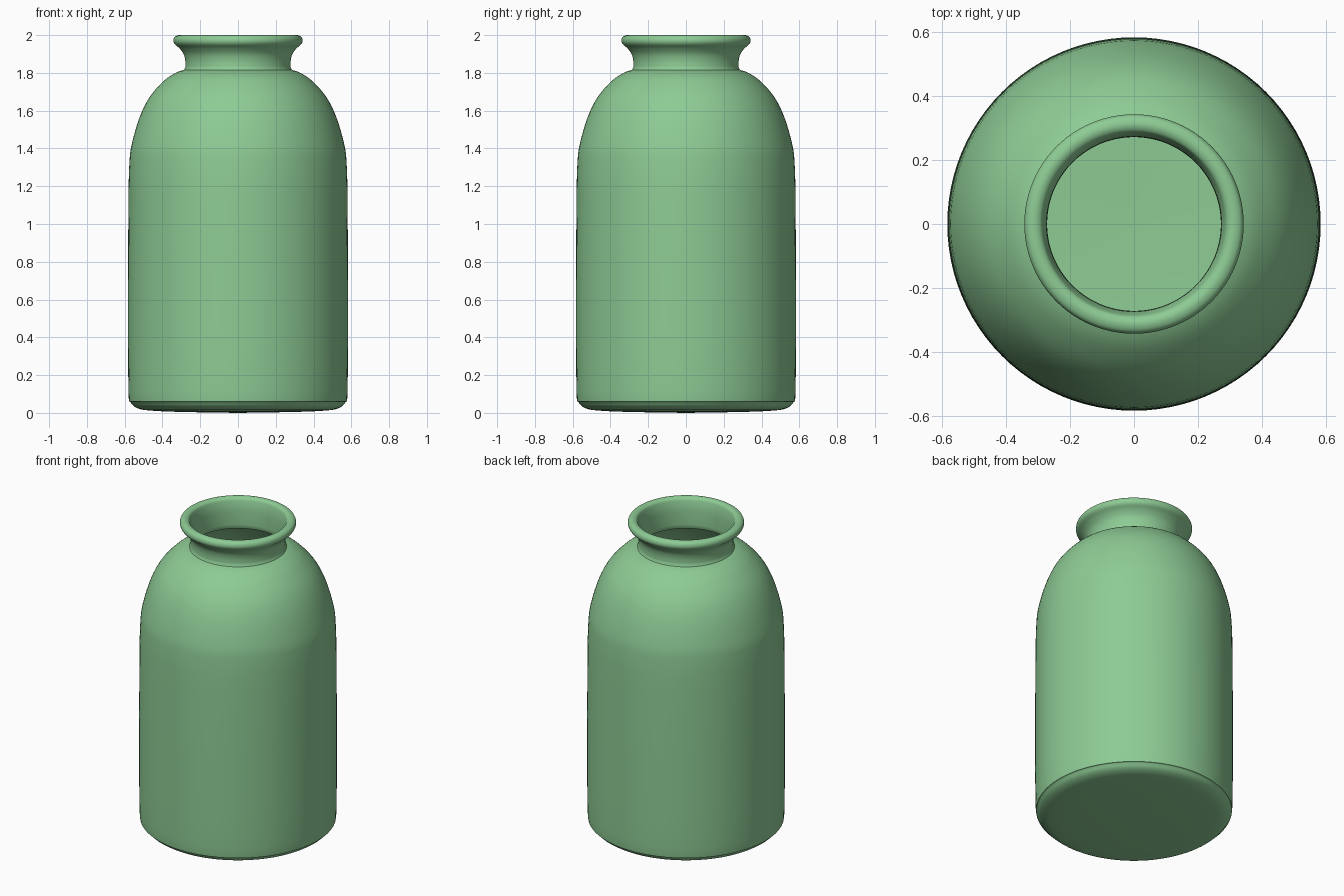
import bpy, bmesh, math
from mathutils import Vector

if "Cube" in bpy.data.objects:
    bpy.data.objects.remove(bpy.data.objects["Cube"])


def smooth_path(points, steps=4):
    """Catmull-Rom curve through (radius, height) points."""
    p = [Vector(q) for q in points]
    p = [2 * p[0] - p[1]] + p + [2 * p[-1] - p[-2]]
    out = []
    for a, b, c, d in zip(p, p[1:], p[2:], p[3:]):
        for i in range(steps):
            t = i / steps
            out.append(0.5 * (2 * b + (c - a) * t + (2 * a - 5 * b + 4 * c - d) * t ** 2
                              + (3 * b - a - 3 * c + d) * t ** 3))
    return out + [p[-2]]


def lathe(name, profile, segments=96):
    """Spin a profile that starts and ends on the axis into a closed body."""
    bm = bmesh.new()
    rings = []
    for r, z in profile[1:-1]:
        rings.append([bm.verts.new((r * math.cos(2 * math.pi * i / segments),
                                    r * math.sin(2 * math.pi * i / segments), z))
                      for i in range(segments)])
    for lo, hi in zip(rings, rings[1:]):
        for i in range(segments):
            j = (i + 1) % segments
            bm.faces.new((lo[i], lo[j], hi[j], hi[i]))
    for ring, (r, z) in ((rings[0], profile[0]), (rings[-1], profile[-1])):
        centre = bm.verts.new((0, 0, z))
        for i in range(segments):
            bm.faces.new((centre, ring[i], ring[(i + 1) % segments]))
    bmesh.ops.recalc_face_normals(bm, faces=bm.faces)
    mesh = bpy.data.meshes.new(name)
    bm.to_mesh(mesh)
    bm.free()
    obj = bpy.data.objects.new(name, mesh)
    bpy.context.collection.objects.link(obj)
    return obj


# Outer wall: base, rounded heel, straight body, domed shoulder
body = smooth_path([(0, 0), (0.3, 0.005), (0.46, 0.012), (0.53, 0.024), (0.568, 0.055),
                    (0.58, 0.12), (0.582, 0.6), (0.58, 1.13), (0.575, 1.32), (0.563, 1.42),
                    (0.521, 1.565), (0.466, 1.675), (0.39, 1.76), (0.33, 1.8), (0.286, 1.816)])
# Neck and rolled lip
lip = smooth_path([(0.279, 1.83), (0.279, 1.865), (0.288, 1.9), (0.31, 1.93), (0.335, 1.952),
                   (0.342, 1.972), (0.334, 1.992), (0.312, 2.0), (0.292, 1.993),
                   (0.283, 1.975), (0.274, 1.93), (0.271, 1.87), (0.271, 1.82)])
# Inner wall down to the inside floor
inside = smooth_path([(0.278, 1.803), (0.325, 1.785), (0.382, 1.745), (0.455, 1.665),
                      (0.508, 1.56), (0.55, 1.42), (0.562, 1.32), (0.567, 1.13), (0.569, 0.6),
                      (0.567, 0.125), (0.555, 0.065), (0.52, 0.037), (0.45, 0.027),
                      (0.3, 0.02), (0, 0.015)])

bottle = lathe("bottle", body + lip + inside)
mat = bpy.data.materials.new("green_glaze")
mat.diffuse_color = (0.27, 0.60, 0.30, 1)
mat.use_nodes = True
mat.node_tree.nodes["Principled BSDF"].inputs["Base Color"].default_value = mat.diffuse_color
bottle.data.materials.append(mat)

bpy.context.view_layer.objects.active = bottle
bottle.select_set(True)
bpy.ops.object.shade_smooth_by_angle(angle=math.radians(40))
